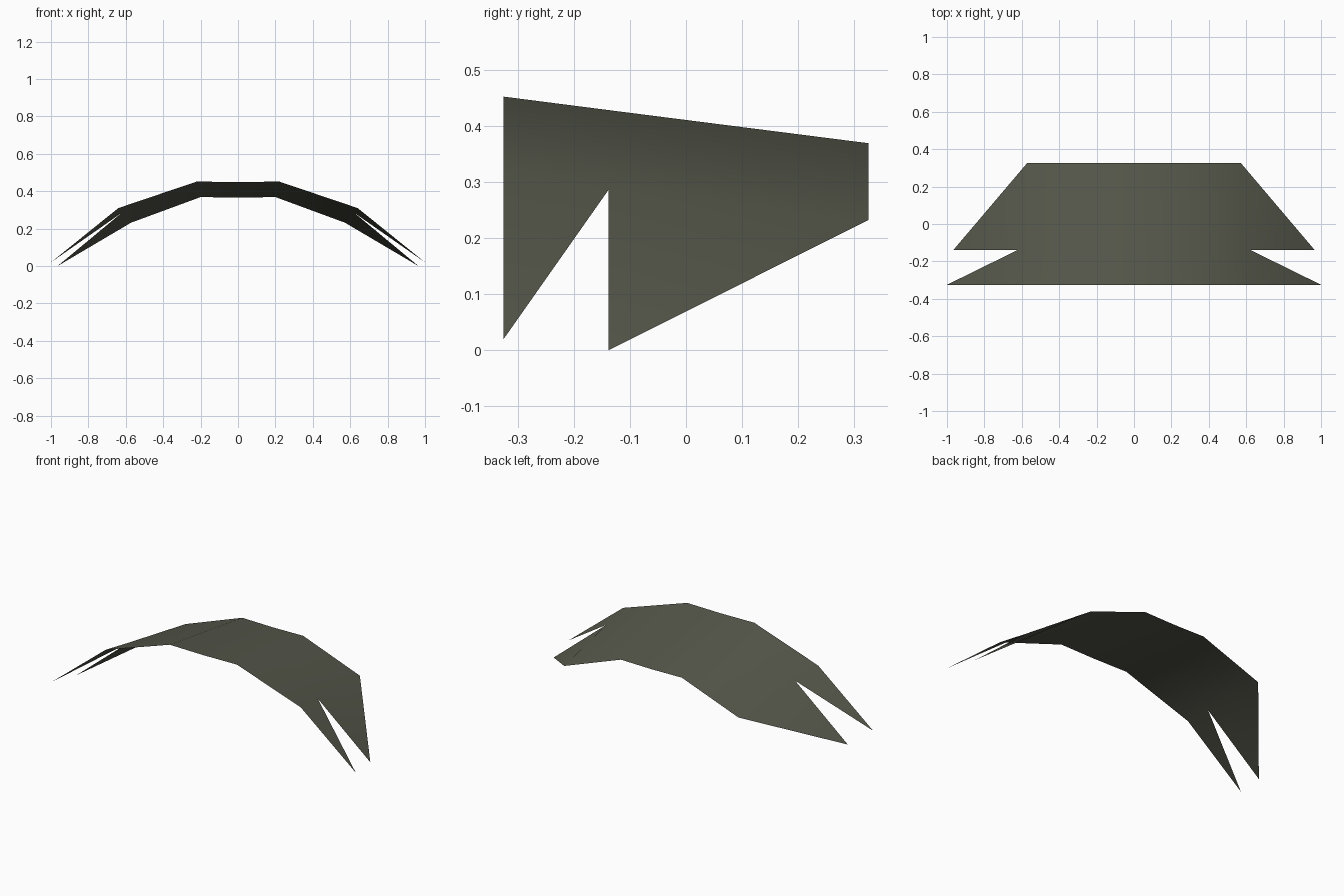
import bpy

if "Cube" in bpy.data.objects:
    bpy.data.objects.remove(bpy.data.objects["Cube"])

# Olive sheet colour
olive = bpy.data.materials.new("dark olive")
olive.diffuse_color = (0.095, 0.1, 0.072, 1)
olive.use_nodes = True
olive.node_tree.nodes["Principled BSDF"].inputs["Base Color"].default_value = olive.diffuse_color

# Half-profiles from centre outward (x, y, z): front edge, notch line, back edge
front = [(0, -0.325, 0.449), (0.22, -0.325, 0.452), (0.64, -0.325, 0.31)]
middle = [(0, -0.138, 0.425), (0.214, -0.138, 0.428), (0.62, -0.138, 0.286)]
back = [(0, 0.325, 0.366), (0.2, 0.325, 0.369), (0.572, 0.325, 0.232)]
front_tip, rear_tip = (1.0, -0.325, 0.02), (0.965, -0.138, 0.0)

verts = front + middle + back + [front_tip, rear_tip]
faces = [(r + i, r + i + 1, r + i + 4, r + i + 3) for r in (0, 3) for i in (0, 1)]
# Two pointed side flaps on either side of the notch
faces += [(2, 9, 5), (5, 10, 8)]

mesh = bpy.data.meshes.new("curved_panel")
mesh.from_pydata(verts, [], faces)
mesh.materials.append(olive)
panel = bpy.data.objects.new("curved_panel", mesh)
bpy.context.collection.objects.link(panel)

# Mirror the half panel across the centre line and shade it smooth
mirror = panel.modifiers.new("mirror", 'MIRROR')
mirror.use_clip = True
for p in mesh.polygons:
    p.use_smooth = True
